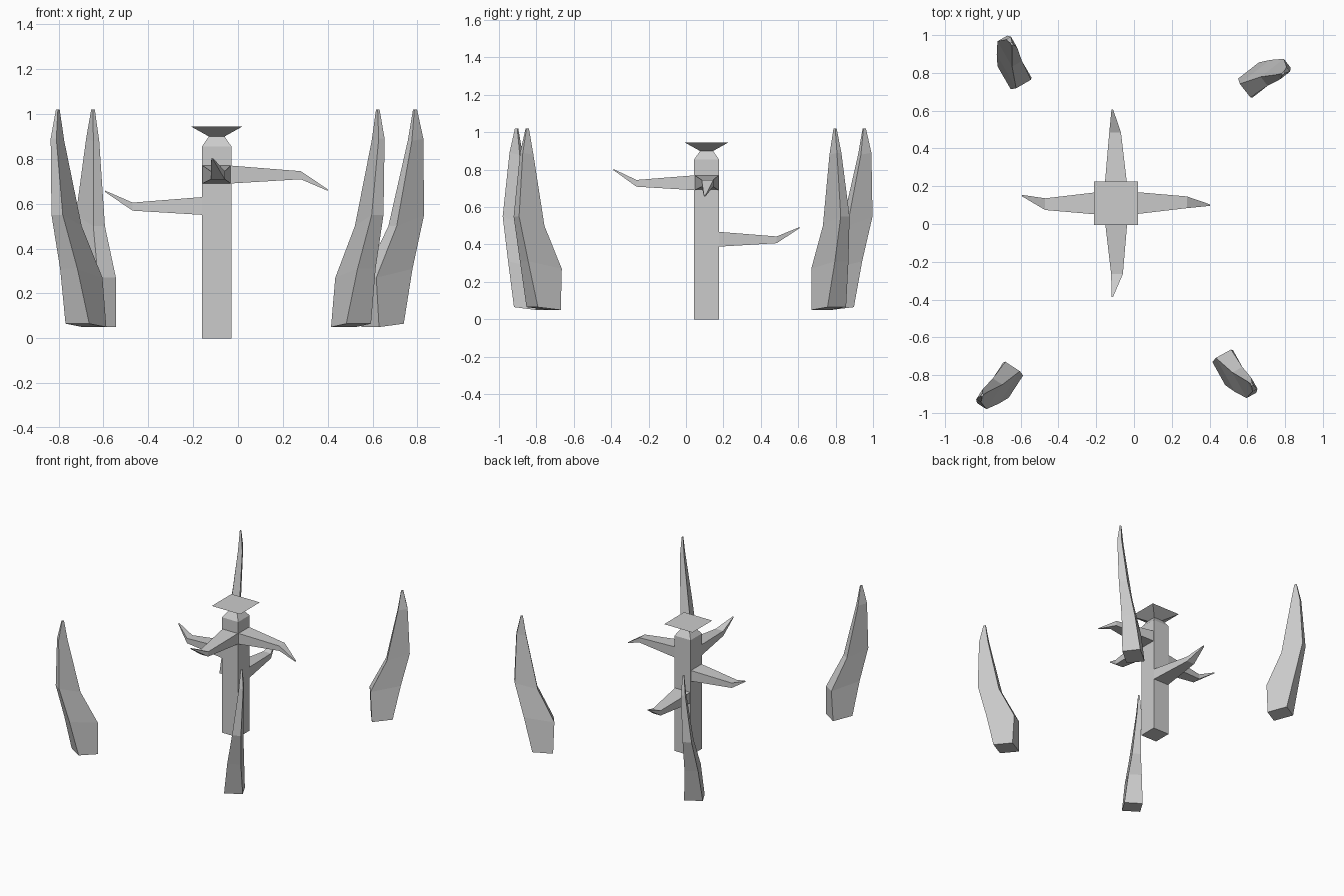
import bpy, bmesh
from math import radians
from mathutils import Matrix, Vector

if "Cube" in bpy.data.objects:
    bpy.data.objects.remove(bpy.data.objects["Cube"])

CX, CY = -0.095, 0.11  # centre of the post


def loft(name, rings, matrix):
    """Skin a row of four-cornered rings and cap both ends."""
    bm = bmesh.new()
    loops = [[bm.verts.new(matrix @ Vector(p)) for p in ring] for ring in rings]
    for a, b in zip(loops, loops[1:]):
        for i in range(4):
            j = (i + 1) % 4
            bm.faces.new((a[i], a[j], b[j], b[i]))
    bm.faces.new(loops[0])
    bm.faces.new(loops[-1])
    bmesh.ops.recalc_face_normals(bm, faces=bm.faces)
    mesh = bpy.data.meshes.new(name)
    bm.to_mesh(mesh)
    bm.free()
    obj = bpy.data.objects.new(name, mesh)
    bpy.context.collection.objects.link(obj)
    return obj


def place(x, y, z, degrees):
    return Matrix.Translation((x, y, z)) @ Matrix.Rotation(radians(degrees), 4, 'Z')


# Square post with chamfered neck and flared flat cap
post = [(0, .066), (.855, .066), (.90, .035), (.945, .116)]
loft("post", [[(-r, -r, z), (r, -r, z), (r, r, z), (-r, r, z)] for z, r in post],
     place(CX, CY, 0, 0))


# Four tapering side spikes, each with a bent tip
def spike(name, angle, z, tip_side, tip_z):
    sections = [(.06, 0, 0, .063, .04), (.375, .005, -.003, .031, .018),
                (.497, tip_side, tip_z, .004, .003)]
    rings = [[(x, s - w, h - t), (x, s + w, h - t), (x, s + w, h + t), (x, s - w, h + t)]
             for x, s, h, w, t in sections]
    loft(name, rings, place(CX, CY, z, angle))


spike("right_spike", 0, .73, -.01, -.07)
spike("back_spike", 90, .428, .02, .062)
spike("left_spike", 180, .59, -.04, .065)
spike("front_spike", 270, .73, -.02, .07)

# Curved standing horns: inner z, outer z, inner reach, outer reach, side shift, half width
HORN = [(.05, .065, 0, .14, 0, .063),
        (.27, .31, -.01, .195, -.01, .046),
        (.50, .55, .10, .255, -.033, .03),
        (.88, .89, .175, .24, -.062, .015),
        (1.02, 1.02, .197, .212, -.062, .005)]


def horn(name, x, y, angle, side=1):
    rings = [[(u0, side * (s - w), z0), (u1, side * (s - w), z1),
              (u1, side * (s + w), z1), (u0, side * (s + w), z0)]
             for z0, z1, u0, u1, s, w in HORN]
    loft(name, rings, place(x, y, 0, angle))


horn("back_right_horn", .59, .72, 38)
horn("back_left_horn", -.598, .745, 120)
horn("front_left_horn", -.64, -.768, -123)
horn("front_right_horn", .47, -.70, -61, side=-1)
